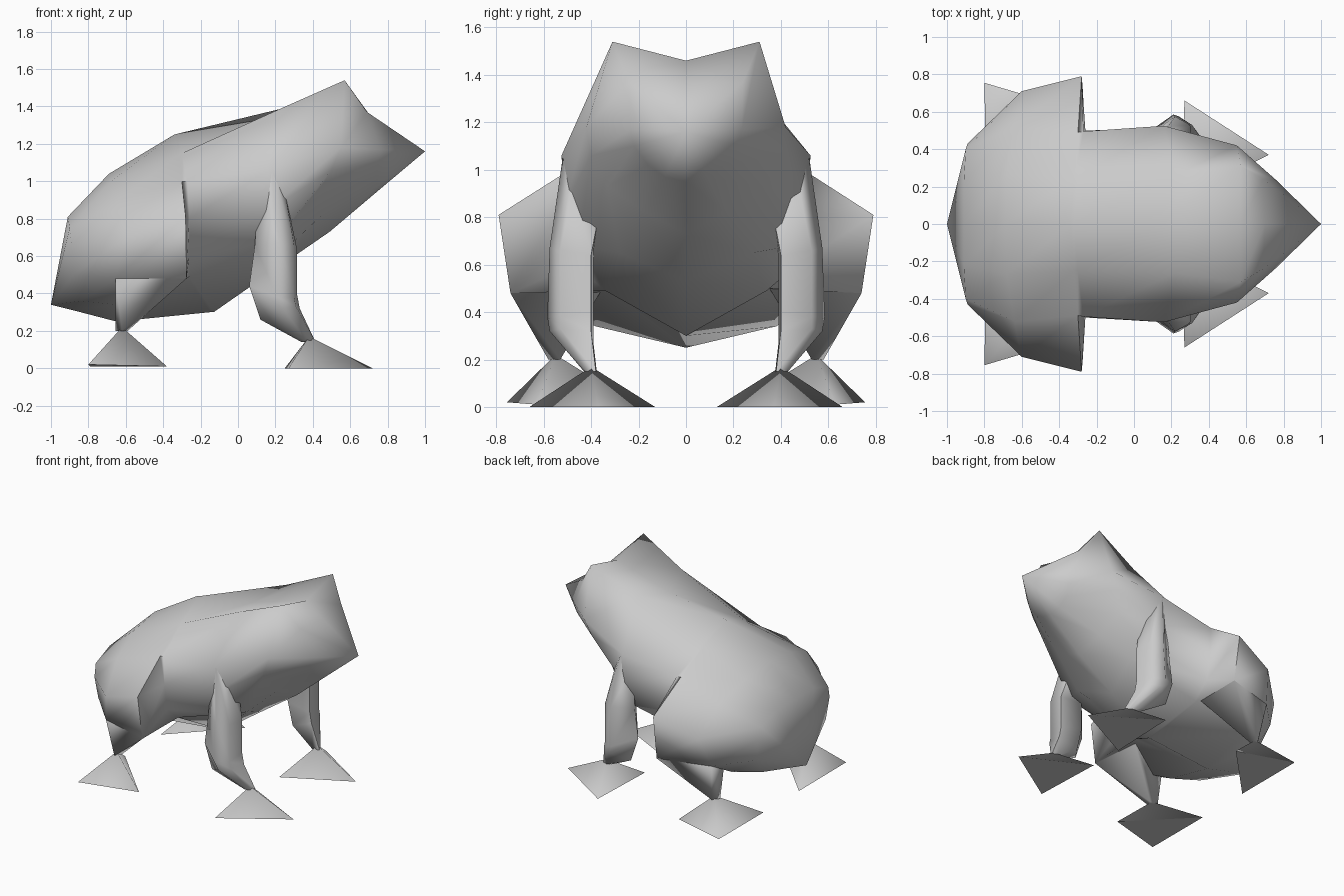
import bpy, bmesh, math

cube = bpy.data.objects.get("Cube")
if cube:
    bpy.data.objects.remove(cube)

skin = bpy.data.materials.new("grey_skin")
skin.use_nodes = True
colour = (0.6, 0.6, 0.6, 1)
skin.diffuse_color = colour
skin.node_tree.nodes["Principled BSDF"].inputs["Base Color"].default_value = colour


def finish(name, bm, angle):
    bmesh.ops.recalc_face_normals(bm, faces=bm.faces)
    mesh = bpy.data.meshes.new(name)
    bm.to_mesh(mesh)
    bm.free()
    mesh.materials.append(skin)
    ob = bpy.data.objects.new(name, mesh)
    bpy.context.collection.objects.link(ob)
    bpy.ops.object.select_all(action='DESELECT')
    ob.select_set(True)
    bpy.context.view_layer.objects.active = ob
    bpy.ops.object.shade_smooth_by_angle(angle=math.radians(angle))


def loft(name, rings, tips=(None, None), angle=85):
    """Skin closed rings; each end closes to a tip point or a flat cap."""
    bm = bmesh.new()
    loops = [[bm.verts.new(p) for p in ring] for ring in rings]
    n = len(loops[0])
    for a, b in zip(loops, loops[1:]):
        for i in range(n):
            j = (i + 1) % n
            bm.faces.new((a[i], a[j], b[j], b[i]))
    for loop, tip in zip((loops[0], loops[-1]), tips):
        if tip:
            t = bm.verts.new(tip)
            for i in range(n):
                bm.faces.new((loop[i], loop[(i + 1) % n], t))
        else:
            bm.faces.new(loop)
    finish(name, bm, angle)


def hull(name, points, angle):
    bm = bmesh.new()
    for p in points:
        bm.verts.new(p)
    bmesh.ops.convex_hull(bm, input=bm.verts)
    finish(name, bm, angle)


def mirrored(half):
    """Close a half section, given from top centre to bottom centre."""
    return half + [(x, -y, z) for x, y, z in reversed(half[1:-1])]


# Body with haunches and head: half sections from rump to snout
sections = [
    [(-.91, 0, .81), (-.91, .22, .81), (-.90, .40, .75), (-.89, .43, .66),
     (-.88, .40, .50), (-.84, .30, .36), (-.88, 0, .31)],
    [(-.69, 0, 1.04), (-.68, .27, 1.0), (-.64, .52, .9), (-.60, .71, .70),
     (-.655, .63, .48), (-.65, .38, .34), (-.65, 0, .25)],
    [(-.34, 0, 1.25), (-.32, .25, 1.14), (-.30, .49, 1.0), (-.28, .79, .81),
     (-.275, .74, .48), (-.28, .34, .50), (-.15, 0, .30)],
    [(-.32, 0, 1.255), (-.30, .25, 1.15), (-.27, .495, 1.0), (-.26, .50, .80),
     (-.26, .47, .6), (-.26, .34, .49), (-.13, 0, .30)],
    [(.13, 0, 1.33), (.22, .26, 1.385), (.16, .525, 1.06), (.17, .51, .85),
     (.2, .45, .68), (.27, .28, .65), (.2, 0, .53)],
    [(.57, 0, 1.46), (.57, .31, 1.54), (.55, .42, 1.18), (.50, .40, 1.06),
     (.42, .33, .93), (.45, .17, .82), (.49, 0, .73)],
    [(.70, 0, 1.36), (.69, .24, 1.37), (.76, .235, 1.17), (.75, .22, 1.10),
     (.74, .16, 1.02), (.74, .09, .97), (.75, 0, .95)],
]
loft("body", [mirrored(s) for s in sections], tips=((-1, 0, .34), (1, 0, 1.16)))

# Limbs, one set per side; each leg ring runs outer, front pair, back pair
front_leg = [
    [(.18, .52, 1.05), (.25, .47, .95), (.26, .36, .85), (.16, .36, .85), (.11, .47, .95)],
    [(.22, .575, .67), (.30, .53, .66), (.315, .40, .64), (.14, .39, .64), (.09, .48, .66)],
    [(.21, .585, .38), (.30, .53, .38), (.315, .40, .40), (.14, .39, .44), (.06, .48, .44)],
    [(.24, .575, .32), (.31, .53, .33), (.33, .40, .32), (.18, .39, .27), (.12, .48, .26)],
    [(.36, .43, .15), (.39, .42, .15), (.41, .38, .15), (.36, .375, .14), (.34, .40, .14)],
]
shin = [(-.655, .63, .48), (-.655, .48, .45), (-.275, .74, .48), (-.28, .34, .52),
        (-.62, .58, .20), (-.655, .53, .20), (-.59, .53, .20)]
front_foot = [(.38, .40, .17), (.27, .66, 0), (.72, .37, 0), (.25, .13, 0)]
hind_foot = [(-.62, .55, .22), (-.80, .755, .02), (-.38, .63, .01), (-.79, .21, .01)]

for side, s in (("left", 1), ("right", -1)):
    def flip(pts):
        return [(x, s * y, z) for x, y, z in pts]
    loft(side + "_front_leg", [flip(r) for r in front_leg])
    hull(side + "_shin", flip(shin), 85)
    hull(side + "_front_foot", flip(front_foot), 100)
    hull(side + "_hind_foot", flip(hind_foot), 100)
